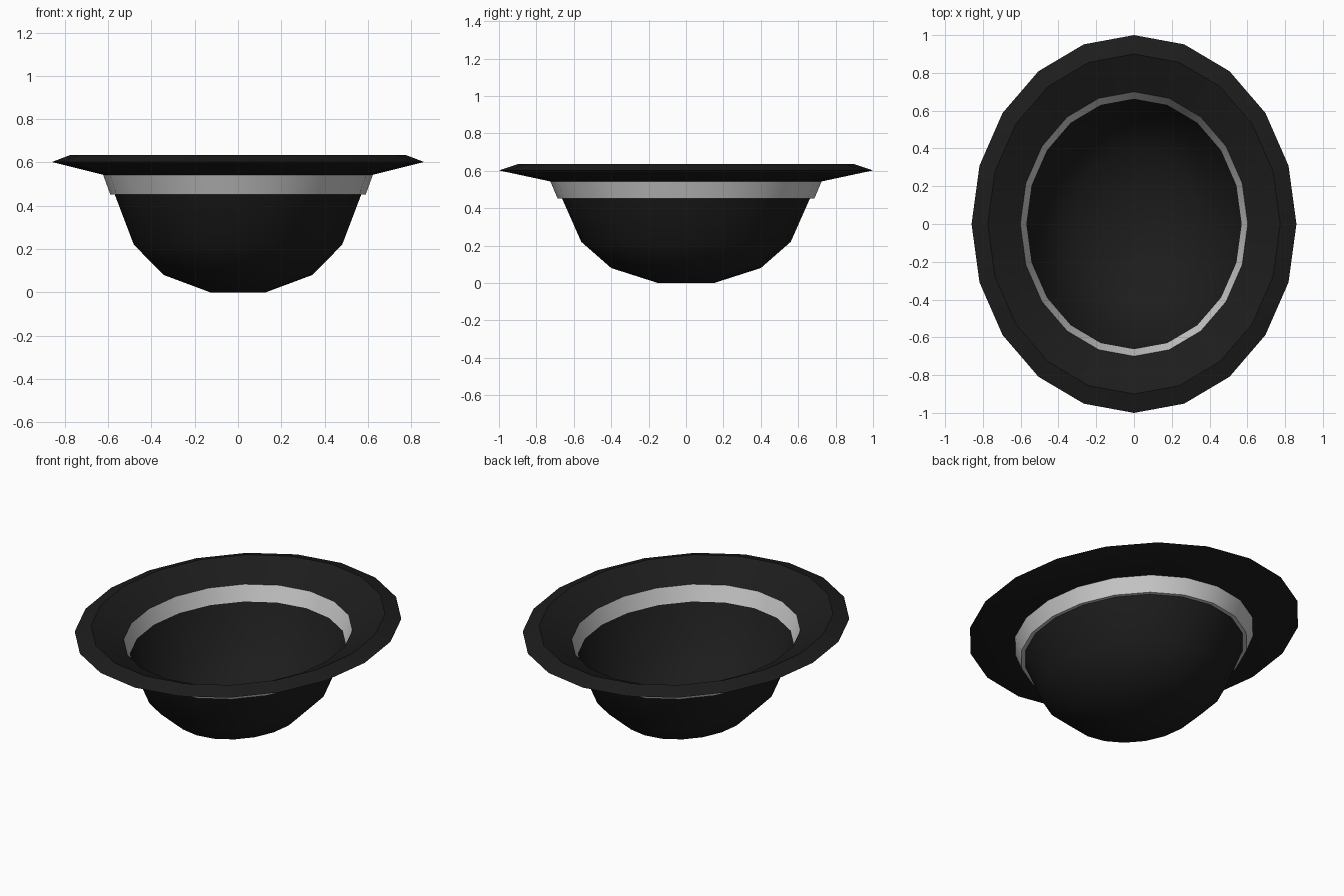
import bpy, bmesh, math

if "Cube" in bpy.data.objects:
    bpy.data.objects.remove(bpy.data.objects["Cube"])

SIDES = 20
X_RATIO = 0.86

dark = bpy.data.materials.new("black_felt")
dark.diffuse_color = (0.012, 0.012, 0.012, 1)
dark.use_nodes = True
dark.node_tree.nodes["Principled BSDF"].inputs["Base Color"].default_value = dark.diffuse_color


def lathe(name, profile, closed, cap=False, mat=None, angle=40):
    """Spin a (radius, z) profile around an oval."""
    bm = bmesh.new()
    rings = []
    for r, z in profile:
        ring = []
        for i in range(SIDES):
            a = 2 * math.pi * i / SIDES
            ring.append(bm.verts.new((X_RATIO * r * math.cos(a), r * math.sin(a), z)))
        rings.append(ring)
    pairs = list(zip(rings, rings[1:]))
    if closed:
        pairs.append((rings[-1], rings[0]))
    for lo, hi in pairs:
        for i in range(SIDES):
            j = (i + 1) % SIDES
            bm.faces.new((lo[i], lo[j], hi[j], hi[i]))
    if cap:
        bm.faces.new(rings[0][::-1])
    if closed:
        bmesh.ops.recalc_face_normals(bm, faces=bm.faces)
    me = bpy.data.meshes.new(name)
    bm.to_mesh(me)
    bm.free()
    ob = bpy.data.objects.new(name, me)
    bpy.context.collection.objects.link(ob)
    if mat:
        me.materials.append(mat)
    bpy.ops.object.select_all(action='DESELECT')
    ob.select_set(True)
    bpy.context.view_layer.objects.active = ob
    bpy.ops.object.shade_smooth_by_angle(angle=math.radians(angle))
    return ob


# Rounded crown, an open shell resting upside down
lathe("crown", [(0.15, 0), (0.40, 0.08), (0.56, 0.22), (0.663, 0.453)],
      False, cap=True, mat=dark, angle=60)

# Grey band, visible from inside and outside
lathe("hat_band", [(0.663, 0.453), (0.687, 0.453), (0.725, 0.543), (0.70, 0.543)], True)

# Upturned brim with a bevelled rim
lathe("brim", [(0.70, 0.543), (0.725, 0.543), (1.0, 0.602), (0.90, 0.635)],
      True, mat=dark)
